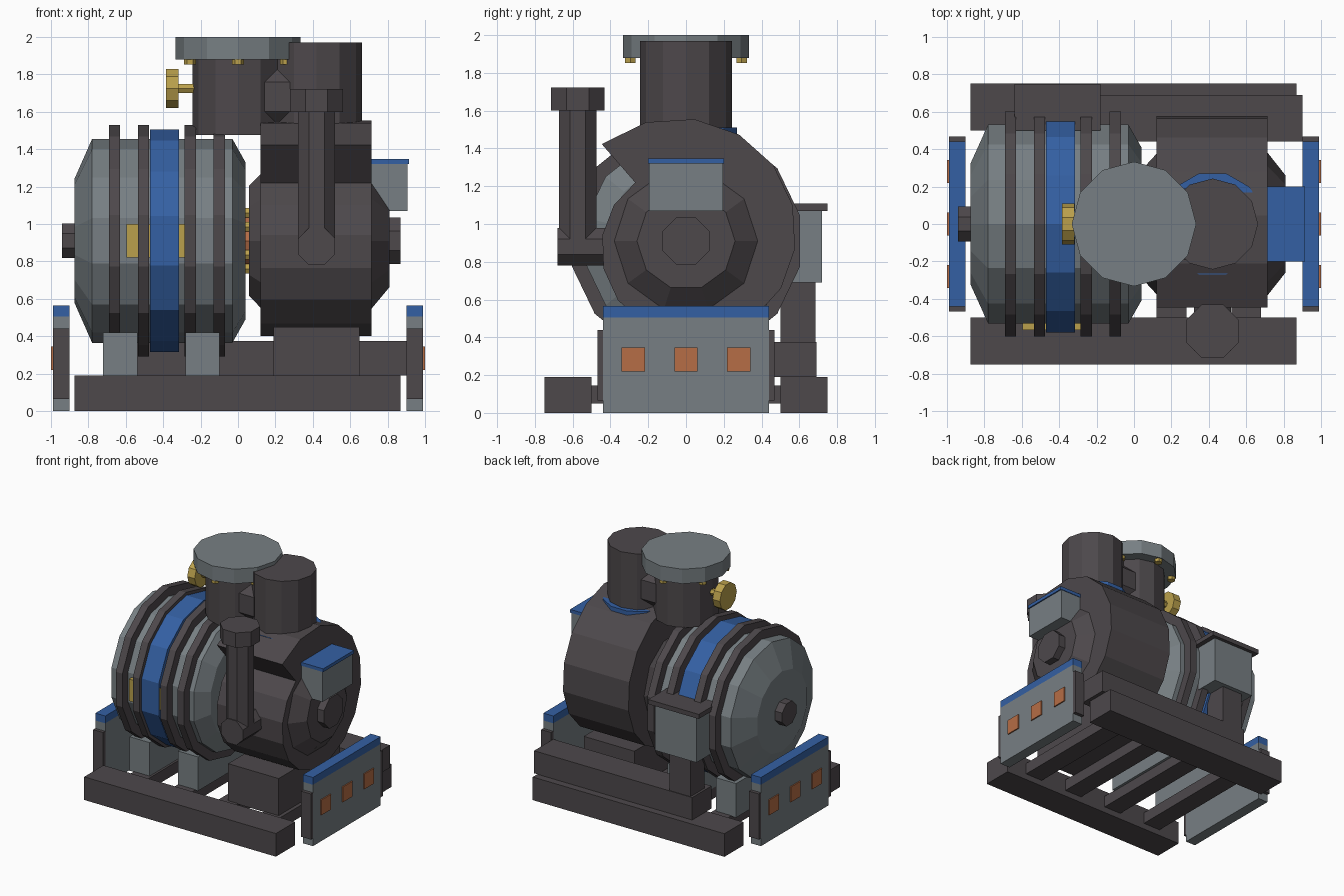
import bpy, bmesh, math
from mathutils import Vector

if "Cube" in bpy.data.objects:
    bpy.data.objects.remove(bpy.data.objects["Cube"])


def material(name, rgb):
    m = bpy.data.materials.new(name)
    lin = [((c / 255 + 0.055) / 1.055) ** 2.4 for c in rgb]
    m.diffuse_color = (*lin, 1)
    m.use_nodes = True
    m.node_tree.nodes["Principled BSDF"].inputs["Base Color"].default_value = m.diffuse_color
    return m


DARK = material("dark iron", (77, 72, 75))
GREY = material("light steel grey", (119, 127, 131))
BLUE = material("blue paint", (52, 96, 163))
BRASS = material("brass yellow", (186, 160, 76))
ORANGE = material("copper orange", (182, 109, 70))


def finish(name, bm, mat):
    bmesh.ops.recalc_face_normals(bm, faces=bm.faces)
    me = bpy.data.meshes.new(name)
    bm.to_mesh(me)
    bm.free()
    me.materials.append(mat)
    ob = bpy.data.objects.new(name, me)
    bpy.context.collection.objects.link(ob)
    return ob


def box(name, mat, x, y, z):
    """Box from three (min, max) ranges."""
    bm = bmesh.new()
    bmesh.ops.create_cube(bm, size=1)
    for v in bm.verts:
        v.co = [r[0] if c < 0 else r[1] for c, r in zip(v.co, (x, y, z))]
    return finish(name, bm, mat)


def loft(name, mat, rings):
    """Closed solid through rings with equal point counts."""
    bm = bmesh.new()
    vs = [[bm.verts.new(p) for p in ring] for ring in rings]
    n = len(vs[0])
    for a, b in zip(vs, vs[1:]):
        for i in range(n):
            j = (i + 1) % n
            bm.faces.new((a[i], a[j], b[j], b[i]))
    bm.faces.new(vs[0])
    bm.faces.new(vs[-1])
    return finish(name, bm, mat)


def lathe(name, mat, axis, centre, profile, sides, turn=0.0):
    """Turned solid: profile is (position along axis, radius)."""
    rings = []
    for t, r in profile:
        ring = []
        for i in range(sides):
            a = 2 * math.pi * (i + turn) / sides
            u, v = r * math.cos(a), r * math.sin(a)
            p = {"x": (t, u, v), "y": (u, t, v), "z": (u, v, t)}[axis]
            ring.append(Vector(p) + Vector(centre))
        rings.append(ring)
    return loft(name, mat, rings)


AX = (0, 0, 0.91)  # main shaft line

# skid frame
for s, side in ((-1, "front"), (1, "back")):
    box(side + "_skid_rail", DARK, (-0.875, 0.87), sorted((s * 0.5, s * 0.75)), (0, 0.19))
for x in (-0.6, -0.2, 0.2, 0.6):
    box("cross_member", DARK, (x - 0.08, x + 0.08), (-0.52, 0.52), (0.05, 0.145))
box("upper_back_beam", DARK, (-0.54, 0.9), (0.44, 0.69), (0.19, 0.375))

# end panels with blue caps, side plates and orange squares
for s, side in ((-1, "left"), (1, "right")):
    xr = sorted((s * 0.9, s * 0.99))
    box(side + "_end_panel", GREY, xr, (-0.44, 0.44), (0, 0.505))
    box(side + "_panel_cap", BLUE, xr, (-0.44, 0.44), (0.505, 0.565))
    for t in (-1, 1):
        box(side + "_panel_side_plate", DARK, xr, sorted((t * 0.44, t * 0.468)), (0.065, 0.44))
    for y in (-0.28, 0, 0.28):
        box(side + "_panel_square", ORANGE, sorted((s * 0.985, s * 1.0)),
            (y - 0.062, y + 0.062), (0.22, 0.345))

# supports
for x in (-0.63, -0.19):
    box("tank_foot", GREY, (x - 0.092, x + 0.092), (-0.38, 0.38), (0.14, 0.42))
box("blower_foot", DARK, (0.19, 0.65), (-0.4, 0.4), (0.14, 0.45))

# generator drum with rings and blue band
lathe("drum", GREY, "x", AX,
      [(-0.875, 0.33), (-0.78, 0.545), (-0.03, 0.545), (0.04, 0.42)], 14, 0.5)
lathe("drum_shaft_end", DARK, "x", AX, [(-0.94, 0.1), (-0.86, 0.1)], 8, 0.5)
for x in (-0.66, -0.505, -0.255, -0.1):
    lathe("drum_ring", DARK, "x", AX, [(x - 0.03, 0.618), (x + 0.03, 0.618)], 14, 0.5)
lathe("drum_band", BLUE, "x", AX, [(-0.47, 0.595), (-0.315, 0.595)], 14, 0.5)
box("name_plate", BRASS, (-0.595, -0.285), (-0.568, -0.52), (0.82, 1.0))

# coupling between drum and blower
lathe("coupling", ORANGE, "x", AX, [(0.02, 0.13), (0.08, 0.13)], 10)
for k in range(6):
    a = math.radians(30 + 60 * k)
    lathe("coupling_bolt", BRASS, "x",
          (0, 0.15 * math.cos(a), 0.91 + 0.15 * math.sin(a)), [(0.02, 0.03), (0.08, 0.03)], 6)

# blower: spiral casing around a turned core
spiral = []
for i in range(17):
    a = math.radians(131 + 22.5 * i)
    r = 0.41 + 0.27 * i / 16
    spiral.append((r * math.cos(a), 0.91 + r * math.sin(a)))
loft("spiral_casing", DARK, [[(x, y, z) for y, z in spiral] for x in (0.12, 0.715)])
lathe("blower_core", DARK, "x", AX,
      [(0.06, 0.31), (0.12, 0.375), (0.715, 0.38), (0.81, 0.26)], 10)
lathe("blower_hub", DARK, "x", AX, [(0.78, 0.135), (0.87, 0.135)], 8, 0.5)

# outlet stack, inlet neck and connecting pipe
lathe("outlet_stack", DARK, "z", (0.42, 0, 0), [(1.3, 0.243), (1.97, 0.243)], 12)
lathe("stack_collar", BLUE, "z", (0.42, 0, 0), [(1.42, 0.28), (1.512, 0.28)], 12, 0.5)
lathe("inlet_neck", DARK, "z", (0, 0, 0), [(1.475, 0.243), (1.89, 0.243)], 12)
lathe("connecting_pipe", DARK, "x", (0, 0, 1.68), [(0, 0.205), (0.42, 0.205)], 8, 0.5)
lathe("inlet_flange", GREY, "z", (0, 0, 0), [(1.88, 0.333), (2.0, 0.333)], 12)
for k in range(6):
    a = math.radians(30 + 60 * k)
    lathe("flange_bolt", BRASS, "z", (0.295 * math.cos(a), 0.295 * math.sin(a), 0),
          [(1.853, 0.032), (1.9, 0.032)], 6)

# hand valve on the neck
lathe("valve_stem", BRASS, "x", (0, 0, 1.725), [(-0.34, 0.028), (-0.2, 0.028)], 6)
lathe("valve_wheel", BRASS, "x", (0, 0, 1.725), [(-0.385, 0.11), (-0.318, 0.11)], 10)

# control box on the blower end
box("control_box", GREY, (0.6, 0.905), (-0.195, 0.195), (1.07, 1.32))
box("control_box_lid", BLUE, (0.6, 0.915), (-0.2, 0.2), (1.32, 1.347))

# front exhaust elbow
lathe("exhaust_elbow", DARK, "y", (0.42, 0, 0.88), [(-0.68, 0.108), (-0.38, 0.108)], 8, 0.5)
lathe("exhaust_pipe", DARK, "z", (0.42, -0.573, 0), [(0.84, 0.108), (1.62, 0.108)], 8, 0.5)
lathe("exhaust_cap", DARK, "z", (0.42, -0.573, 0), [(1.6, 0.153), (1.722, 0.153)], 8, 0.5)

# rear junction box on its post
box("junction_post", DARK, (-0.52, -0.33), (0.5, 0.685), (0.19, 0.75))
box("junction_box", GREY, (-0.6, -0.22), (0.52, 0.72), (0.69, 1.07))
box("junction_box_lid", DARK, (-0.64, -0.18), (0.5, 0.748), (1.07, 1.108))
